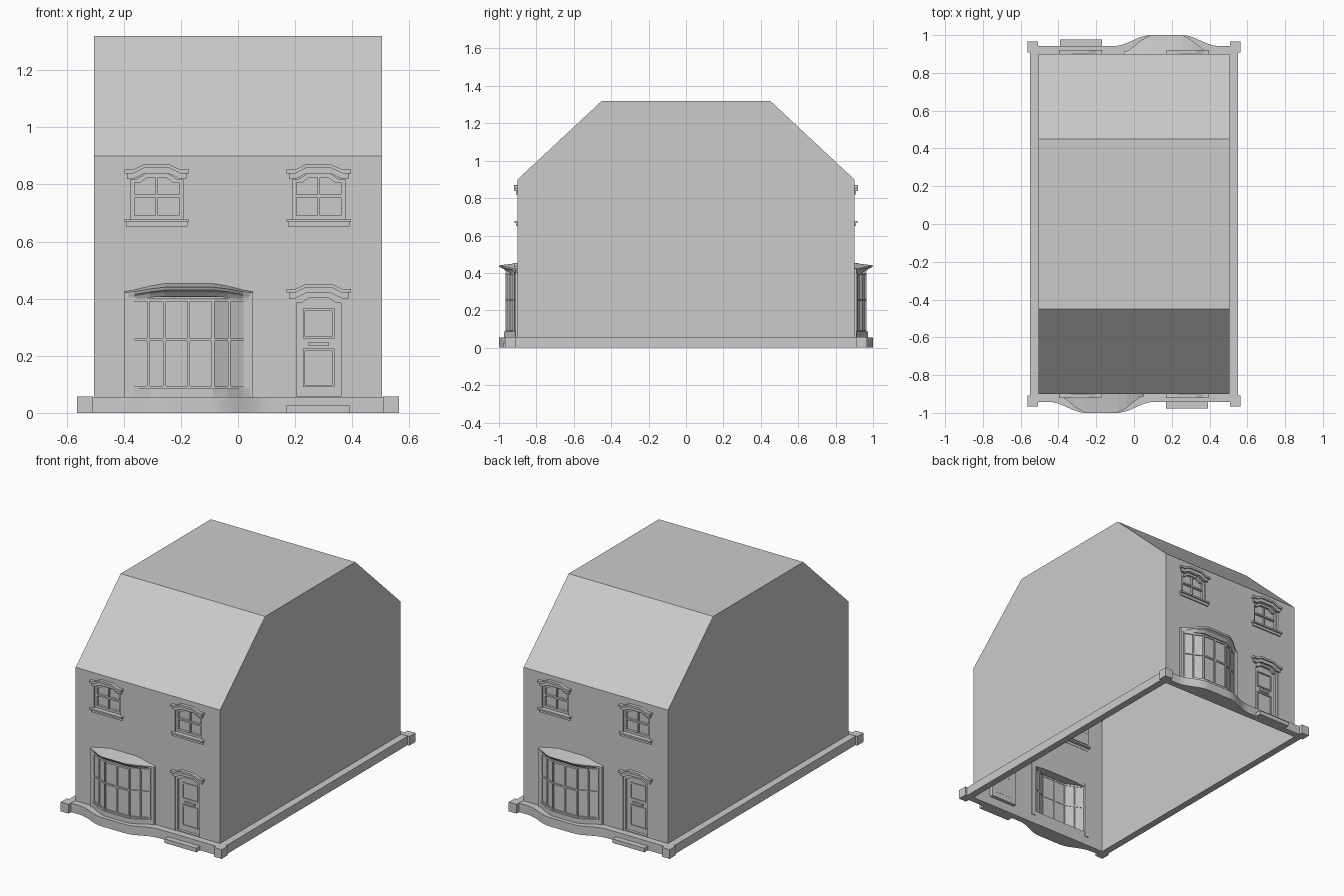
import bpy, bmesh, math

if "Cube" in bpy.data.objects:
    bpy.data.objects.remove(bpy.data.objects["Cube"])

WX, WY, EAVE, RIDGE = 0.505, 0.90, 0.90, 1.32   # half width, half depth, heights
BAY = -0.1725                                    # bay centre on the front wall


def add(name, verts, faces, both=True, recalc=True):
    """Make an object; 'both' repeats it on the back by a half turn."""
    me = bpy.data.meshes.new(name)
    me.from_pydata(verts, [], faces)
    if recalc:
        bm = bmesh.new()
        bm.from_mesh(me)
        bmesh.ops.recalc_face_normals(bm, faces=bm.faces)
        bm.to_mesh(me)
        bm.free()
    ob = bpy.data.objects.new(name, me)
    bpy.context.collection.objects.link(ob)
    if both:
        back = bpy.data.objects.new(name + "_back", me)
        back.rotation_euler.z = math.pi
        bpy.context.collection.objects.link(back)
    return ob


def prism(name, pts, lo, hi, axis="y"):
    """Extrude an outline: xz points along y, or xy points along z."""
    n = len(pts)
    put = (lambda p, h: (p[0], h, p[1])) if axis == "y" else (lambda p, h: (p[0], p[1], h))
    verts = [put(p, h) for h in (lo, hi) for p in pts]
    faces = [tuple(range(n)), tuple(range(2 * n - 1, n - 1, -1))]
    faces += [(i, (i + 1) % n, n + (i + 1) % n, n + i) for i in range(n)]
    return add(name, verts, faces)


def box(name, x0, x1, y0, y1, z0, z1):
    return prism(name, [(x0, z0), (x1, z0), (x1, z1), (x0, z1)], y0, y1)


def loft(name, sections):
    """Join equal closed sections and cap both ends."""
    n = len(sections[0])
    verts = [v for s in sections for v in s]
    faces = [tuple(range(n)), tuple(range(len(verts) - n, len(verts)))]
    for k in range(len(sections) - 1):
        for i in range(n):
            j = (i + 1) % n
            faces.append((k * n + i, k * n + j, (k + 1) * n + j, (k + 1) * n + i))
    return add(name, verts, faces)


def arched(cx, hw, z0, side, top):
    """Opening outline with a clipped, slightly raised head."""
    return [(cx - hw, z0), (cx + hw, z0), (cx + hw, side), (cx + hw * .75, side),
            (cx + hw * .42, top), (cx - hw * .42, top), (cx - hw * .75, side), (cx - hw, side)]


def opening(name, pts, depth):
    """Reveal and back panel set into a wall hole."""
    n = len(pts)
    verts = [(x, y, z) for y in (-WY, -WY + depth) for x, z in pts]
    faces = [tuple(range(n, 2 * n))]
    faces += [(i, (i + 1) % n, n + (i + 1) % n, n + i) for i in range(n)]
    add(name, verts, faces, recalc=False)


def frame(name, outer, inner, y0, y1):
    """Flat ring between two matching outlines."""
    secs = [[(a[0], y0, a[1]), (b[0], y0, b[1]), (b[0], y1, b[1]), (a[0], y1, a[1])]
            for a, b in zip(outer, inner)]
    n = len(secs)
    verts = [v for s in secs for v in s]
    faces = [(k * 4 + i, k * 4 + (i + 1) % 4, (k + 1) % n * 4 + (i + 1) % 4, (k + 1) % n * 4 + i)
             for k in range(n) for i in range(4)]
    add(name, verts, faces)


def hood(name, cx, z):
    """Two-step moulding above an opening; z is the raised top."""
    for part, hw, t0, t1, out in (("cap", .113, 0, .013, .02), ("band", .104, .013, .033, .01)):
        line = [(-hw, -.018), (-.082, -.018), (-.045, 0), (.045, 0), (.082, -.018), (hw, -.018)]
        pts = [(cx + x, z + d - t0) for x, d in line] + [(cx + x, z + d - t1) for x, d in line[::-1]]
        prism(name + "_" + part, pts, -WY - out, -WY + .002)


# House shell: side walls and roof planes, open underneath
prof = [(-WY, 0), (WY, 0), (WY, EAVE), (.45, RIDGE), (-.45, RIDGE), (-WY, EAVE)]
verts = [(x, y, z) for x in (WX, -WX) for y, z in prof]
faces = [tuple(range(6)), tuple(range(11, 5, -1))] + [(6 + i, 7 + i, i + 1, i) for i in (2, 3, 4)]
add("house_shell", verts, faces, both=False, recalc=False)

# Front wall with holes
windows = {"left_window": -.285, "right_window": .2825}
win_pts = {k: arched(c, .092, .678, .818, .837) for k, c in windows.items()}
DOOR = .2825
door_pts = arched(DOOR, .092, .055, .398, .417)
bay_hole = [(-.37, .085), (.025, .085), (.025, .405), (-.37, .405)]
loops = [[(-WX, 0), (WX, 0), (WX, EAVE), (-WX, EAVE)], door_pts, bay_hole, *win_pts.values()]
wall = add("end_wall", [], [], recalc=False)
bm = bmesh.new()
for lp in loops:
    vs = [bm.verts.new((x, -WY, z)) for x, z in lp]
    for i, v in enumerate(vs):
        bm.edges.new((v, vs[(i + 1) % len(vs)]))
bmesh.ops.triangle_fill(bm, edges=bm.edges[:], use_beauty=True, normal=(0, -1, 0))
bm.normal_update()
bmesh.ops.reverse_faces(bm, faces=[f for f in bm.faces if f.normal.y > 0])
bm.to_mesh(wall.data)
bm.free()

# Upper windows
for name, c in windows.items():
    opening(name + "_glass", win_pts[name], .025)
    frame(name + "_frame", win_pts[name], arched(c, .078, .692, .806, .824), -.89, -.874)
    box(name + "_rail", c - .085, c + .085, -.889, -.874, .754, .764)
    box(name + "_mullion", c - .004, c + .004, -.886, -.874, .685, .83)
    hood(name + "_hood", c, .87)
    box(name + "_sill", c - .113, c + .113, -.918, -.88, .668, .678)
    box(name + "_sill_band", c - .108, c + .108, -.908, -.898, .652, .668)

# Door with panels, letter slot, hood and step
opening("door_leaf", door_pts, .02)
frame("door_frame", door_pts, arched(DOOR, .078, .06, .386, .404), -.897, -.879)
for tag, z0, z1 in (("lower", .09, .225), ("upper", .26, .365)):
    o = [(DOOR - .055, z0), (DOOR + .055, z0), (DOOR + .055, z1), (DOOR - .055, z1)]
    i = [(DOOR - .047, z0 + .008), (DOOR + .047, z0 + .008), (DOOR + .047, z1 - .008), (DOOR - .047, z1 - .008)]
    frame("door_panel_" + tag, o, i, -.886, -.879)
box("letter_slot", DOOR - .035, DOOR + .035, -.887, -.879, .235, .248)
hood("door_hood", DOOR, .452)
box("door_step", .17, .393, -.977, -.905, 0, .026)

# Bay window: plan stations as (x offset, bulge)
half = [(.2245, 0), (.19, .2), (.135, .7), (.085, 1)]
stations = [(BAY - x, b) for x, b in half] + [(BAY + x, b) for x, b in half[::-1]]
loft("bay_roof", [[(x, -.9, .425 + .028 * b), (x, -.908 - .092 * b, .421 + .019 * b),
                   (x, -.907 - .088 * b, .412 + .018 * b), (x, -.906 - .07 * b, .405 + .017 * b),
                   (x, -.905 - .058 * b, .394 + .014 * b), (x, -.9, .394 + .014 * b)]
                  for x, b in stations])
prism("bay_base", [(BAY - .2245, -.9)] + [(x, -.908 - .066 * b) for x, b in stations]
      + [(BAY + .2245, -.9)], .05, .086, "z")
plan = [(BAY + s * x, y) for s, x, y in ((-1, .1975, -.908), (-1, .142, -.932), (-1, .085, -.958),
                                        (1, 0, -.958), (1, .085, -.958), (1, .142, -.932), (1, .1975, -.908))]


def ribbon(name, z0, z1, front, back):
    loft(name, [[(x, y - front, z0), (x, y - front, z1), (x, y + back, z1), (x, y + back, z0)]
                for x, y in plan])


ribbon("bay_glass", .08, .402, 0, .003)
for tag, z0, z1 in (("bottom", .084, .095), ("middle", .251, .261), ("top", .39, .402)):
    ribbon("bay_rail_" + tag, z0, z1, .007, .006)
for k, (x, y) in enumerate(plan):
    box("bay_mullion_%d" % k, x - .005, x + .005, y - .008, y + .007, .084, .402)
for tag, x0, x1 in (("left", -.397, -.365), ("right", .02, .052)):
    box("bay_jamb_" + tag, x0, x1, -.912, -.895, .055, .418)

# Plinth with a smooth bulge under the bay, side strips and corner blocks
curve = [(-.55, -.942)]
for k in range(29):
    x = BAY - .28 + .56 * k / 28
    t = min(1, max(0, (.28 - abs(x - BAY)) / .2))
    curve.append((x, -.942 - .058 * (.5 - .5 * math.cos(math.pi * t))))
plinth = prism("plinth_front", curve + [(.55, -.942), (.55, -.9), (-.55, -.9)], 0, .056, "z")
box("plinth_side", WX, .55, -.9, .9, 0, .056)
for tag, x0, x1 in (("left", -.563, -.508), ("right", .508, .563)):
    box("corner_block_" + tag, x0, x1, -.967, -.908, 0, .058)

bpy.ops.object.select_all(action="DESELECT")
plinth.select_set(True)
bpy.context.view_layer.objects.active = plinth
bpy.ops.object.shade_smooth_by_angle(angle=math.radians(30))
